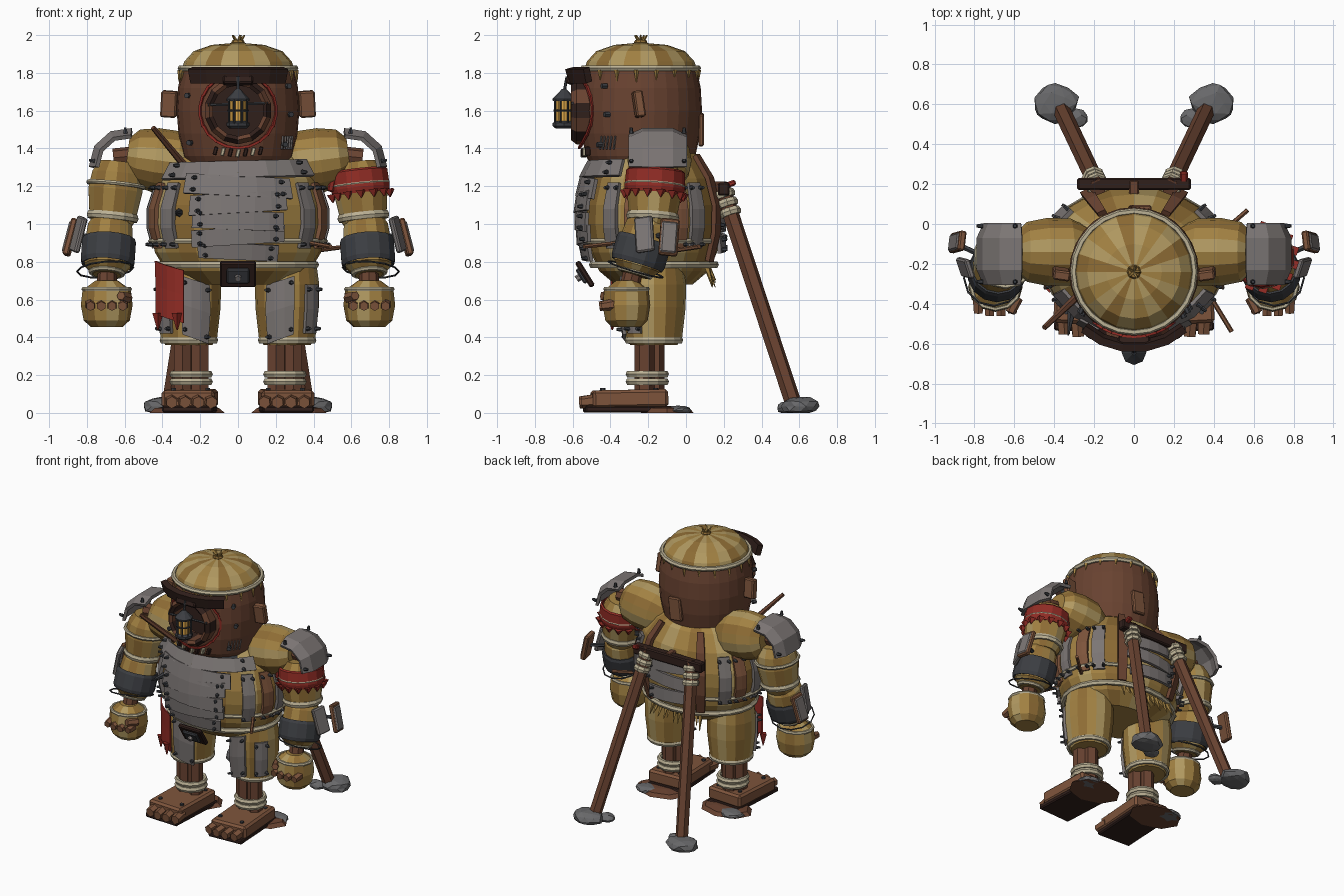
import bpy, bmesh, random
from math import radians, sin, cos, asin, pi, sqrt
from mathutils import Matrix, Vector, Euler

if "Cube" in bpy.data.objects:
    bpy.data.objects.remove(bpy.data.objects["Cube"])
random.seed(4)

def mat(name, *c):
    m = bpy.data.materials.new(name)
    m.diffuse_color = (*c, 1)
    m.use_nodes = True
    m.node_tree.nodes["Principled BSDF"].inputs["Base Color"].default_value = m.diffuse_color
    return m
GOLD, DEEP, PALE = mat("cloth", .36, .22, .055), mat("cloth_dark", .27, .15, .035), mat("cloth_pale", .44, .32, .12)
WOOD, LIGHT, DARK = mat("wood", .14, .055, .03), mat("wood_light", .21, .09, .045), mat("wood_dark", .03, .014, .011)
METAL, IRON, ROPE = mat("plate", .2, .18, .175), mat("iron", .045, .048, .055), mat("rope", .5, .44, .3)
RED, GLOW, STONE = mat("red_cloth", .28, .025, .018), mat("lamp_glow", .75, .4, .07), mat("stone", .14, .14, .145)
CLOTH = [GOLD, DEEP, GOLD, PALE]
T = lambda *p: Matrix.Translation(p)

def mk(name, bm, mats, M, both=False):
    for s in ((1, -1) if both else (1,)):
        b = bm.copy()
        b.transform(Matrix.Diagonal((s, 1, 1, 1)) @ M)
        bmesh.ops.recalc_face_normals(b, faces=b.faces)
        me = bpy.data.meshes.new(name)
        b.to_mesh(me)
        b.free()
        for m in mats:
            me.materials.append(m)
        ob = bpy.data.objects.new(name + (("_left" if s > 0 else "_right") if both else ""), me)
        bpy.context.collection.objects.link(ob)
    bm.free()
    return ob

def axis(a, b):
    d = Vector(b) - Vector(a)
    return T(*a) @ Vector((0, 0, 1)).rotation_difference(d).to_matrix().to_4x4()

# Turned shape or curved plate; angle 0 faces -y, positive turns to +x
def lathe(name, prof, mats, M, n=20, a0=0, a1=360, loop=False, thick=0, sy=1, both=False, skew=0, rivets=False):
    bm = bmesh.new()
    full = a1 - a0 >= 360
    pt = lambda r, z, u: Vector((r * sin(radians(a0 + (a1 - a0) * u)), -r * sy * cos(radians(a0 + (a1 - a0) * u)), z + skew * (u - .5)))
    g = [[bm.verts.new(pt(r, z, i / n)) for r, z in prof] for i in range(n if full else n + 1)]
    k = len(prof)
    for i in range(n):
        p, q = g[i], g[(i + 1) % len(g)]
        for j in range(k if loop else k - 1):
            f = bm.faces.new((p[j], q[j], q[(j + 1) % k], p[(j + 1) % k]))
            f.material_index = i % len(mats)
    if full and not loop and not thick:
        bm.faces.new([c[0] for c in g])
        bm.faces.new([c[-1] for c in g])
    if thick:
        bmesh.ops.recalc_face_normals(bm, faces=bm.faces)
        bmesh.ops.solidify(bm, geom=bm.faces[:], thickness=thick)
    if rivets:
        for u in (.1, .9):
            for (r0, z0), (r1, z1) in ((prof[0], prof[1]), (prof[-1], prof[-2])):
                c = pt(r0 * .8 + r1 * .2 + thick * .6, z0 * .8 + z1 * .2, u)
                R = Vector((c.x, c.y, 0)).to_track_quat('Z', 'Y').to_matrix().to_4x4()
                v = bmesh.ops.create_cone(bm, cap_ends=True, segments=6, radius1=.013, radius2=.008, depth=.03, matrix=T(*c) @ R)['verts']
                for f in {f for w in v for f in w.link_faces}:
                    f.material_index = len(mats)
        mats = list(mats) + [IRON]
    return mk(name, bm, mats, M, both)

def ring(name, M, R, r, m, n=24, sy=1, both=False, h=1):
    prof = [(R + r * cos(i * pi / 3), r * h * sin(i * pi / 3)) for i in range(6)]
    return lathe(name, prof, [m], M, n, loop=True, sy=sy, both=both)

def rod(name, a, b, r, m, n=6, r2=None, both=False):
    L = (Vector(b) - Vector(a)).length
    return lathe(name, [(r, 0), (r if r2 is None else r2, L)], [m], axis(a, b), n, both=both)

def box(name, loc, size, m, rot=(0, 0, 0), bev=.008, both=False):
    bm = bmesh.new()
    bmesh.ops.create_cube(bm, size=1, matrix=Matrix.Diagonal((*size, 1)))
    if bev:
        bmesh.ops.bevel(bm, geom=bm.edges[:], offset=bev, segments=1, affect='EDGES')
    return mk(name, bm, [m], T(*loc) @ Euler([radians(a) for a in rot]).to_matrix().to_4x4(), both)

def rock(name, loc, size, both=True):
    bm = bmesh.new()
    bmesh.ops.create_icosphere(bm, subdivisions=2, radius=1)
    for v in bm.verts:
        v.co *= random.uniform(.88, 1.05)
        v.co = Vector((v.co.x * size[0], v.co.y * size[1], max(v.co.z * size[2], -loc[2])))
    return mk(name, bm, [STONE], T(*loc), both)

# Head barrel with hollow eye
H = T(0, -.24, 0)
head = lathe("head_barrel", [(.25, 1.29), (.29, 1.36), (.315, 1.48), (.325, 1.6), (.318, 1.72), (.295, 1.83)], [WOOD], H, 28)
FRONT = T(0, 0, 1.6) @ Matrix.Rotation(radians(90), 4, 'X')      # local z points to -y
cutter = lathe("eye_cutter", [(.14, .44), (.14, .8)], [DARK], FRONT, 20)
cutter.hide_render = cutter.hide_viewport = True
mod = head.modifiers.new("eye_hole", 'BOOLEAN')
mod.operation, mod.object, mod.solver = 'DIFFERENCE', cutter, 'EXACT'
lathe("eye_back", [(.139, .43), (.139, .455)], [DARK], FRONT, 20)
lathe("eye_rim", [(.135, .47), (.135, .595), (.155, .61), (.178, .58), (.178, .47)], [WOOD, DARK], FRONT, 14, loop=True)
on_head = lambda x: -.24 - sqrt(.325 ** 2 - x * x)
for i in range(22):
    a = i * 2 * pi / 22
    x, z = .2 * cos(a), 1.6 + .195 * sin(a)
    box("eye_paint", (x, on_head(x) + .001, z), (.014, .012, .06), RED, (0, -a * 180 / pi, asin(x / .325) * 57.3), 0)
for i in range(7):
    x = (i - 3) * .04
    box("mouth_stitch", (x, on_head(x) + .022, 1.375 + abs(x) * .1), (.02, .03, .045), ROPE if i % 2 else DARK, (0, 15, 0), .004)
for x, z in ((.24, 1.42), (.26, 1.73), (-.25, 1.43), (-.26, 1.68), (.27, 1.58)):
    rod("head_rivet", (x, on_head(x) + .015, z), (x * 1.05, on_head(x) - .012, z), .015, IRON)
for i in range(5):
    t = radians(48 + i * 4)
    box("tally_scratch", (.317 * sin(t), -.24 - .317 * cos(t), 1.43), (.006, .01, .07), METAL, (0, 10, 50), 0)
lathe("brow", [(.345, 1.755), (.365, 1.83)], [DARK], H, 5, -42, 42, thick=.04)
box("brow_knot", (0, -.6, 1.77), (.16, .06, .07), DARK, (-20, 0, 0))
box("ear", (.365, -.25, 1.635), (.085, .05, .14), LIGHT, (8, -4, 8), both=True)
box("head_patch", (.03, .08, 1.5), (.1, .03, .17), LIGHT, (0, 6, 0))
ring("neck_hoop", T(0, -.24, 1.31), .262, .022, IRON)

# Cap of striped cloth
lathe("cap", [(.3, 1.815), (.285, 1.86), (.235, 1.915), (.14, 1.948), (.03, 1.958)], [GOLD, PALE, DEEP, PALE], H, 20)
ring("cap_rim", T(0, -.24, 1.825), .303, .017, ROPE)
ring("cap_knot", T(0, -.24, 1.962), .022, .014, DEEP, 8)
for i in range(18):
    a = i * pi / 9 + .1
    p = (.308 * sin(a), -.24 - .308 * cos(a), 1.815)
    rod("cap_fray", p, (p[0] * 1.02, p[1], 1.75 + .03 * random.random()), .014, GOLD, 4, .002)
for i in range(5):
    rod("cap_tuft", (0, -.24, 1.95), (.035 * cos(i * 1.3), -.24 + .035 * sin(i * 1.3), 2.0), .012, GOLD, 4, .004)

# Lantern hanging in the eye
L = T(0, -.645, 0)
lathe("lantern_base", [(.045, 1.505), (.062, 1.52), (.062, 1.535), (.04, 1.545)], [IRON], L, 8)
lathe("lantern_glass", [(.042, 1.54), (.042, 1.655)], [GLOW], L, 8)
lathe("lantern_roof", [(.06, 1.65), (.062, 1.663), (.03, 1.695), (.012, 1.715)], [IRON], L, 8)
for i in range(8):
    x, y = .052 * cos(i * pi / 4 + .39), -.645 + .052 * sin(i * pi / 4 + .39)
    rod("lantern_bar", (x, y, 1.53), (x, y, 1.66), .006, IRON, 4)
ring("lantern_band", T(0, -.645, 1.6), .052, .006, IRON, 8)
rod("lantern_hook", (0, -.645, 1.7), (0, -.63, 1.78), .008, IRON)
rod("lantern_brace", (-.16, -.6, 1.63), (.16, -.6, 1.64), .008, IRON)

# Belly
B = T(0, -.17, 0)
lathe("belly", [(.27, .68), (.38, .75), (.44, .85), (.47, 1.0), (.465, 1.1), (.42, 1.24), (.33, 1.35), (.18, 1.43)], CLOTH, B, 24, sy=.76)
ring("waist_rope", T(0, -.17, .785), .41, .02, ROPE, sy=.8)
ring("belly_rope", T(0, -.17, .91), .462, .014, ROPE, sy=.77)
for z0, z1, r0, r1, a, sk in ((1.25, 1.335, .45, .41, 62, .02), (1.15, 1.255, .475, .455, 37, -.03), (1.06, 1.165, .485, .478, 32, .03),
                              (.97, 1.07, .48, .487, 30, -.02), (.89, .98, .465, .482, 31, .03), (.81, .895, .435, .465, 28, -.02)):
    lathe("chest_plate", [(r0 + .01, z0), (r1, z1)], [METAL], B, 6, -a, a, thick=.02, sy=.86, skew=sk, rivets=True)
for i, a in enumerate((52, 72, 90, 112, 128)):
    lathe("side_stave", [(.455, .87), (.485, .98), (.485, 1.08), (.44, 1.22)], [(METAL, LIGHT)[i % 2]], B, 2, a - 6, a + 6,
          thick=.025, sy=.8, both=True, rivets=True)
for z, a, sk in ((1.12, 24, .03), (1.01, 28, -.03), (.9, 22, .02)):
    lathe("back_plate", [(.48, z - .045), (.475, z + .045)], [METAL], B, 5, 180 - a, 180 + a, thick=.02, sy=.8, skew=sk, rivets=True)
lathe("back_strap", [(.43, .8), (.48, .95), (.485, 1.1), (.43, 1.25), (.33, 1.37)], [WOOD], B, 1, 146, 154, thick=.025, sy=.82, both=True)
for i in range(12):
    x = -.2 + i * .035
    rod("straw", (x, .11, .78), (x * 1.1, .12 + .04 * random.random(), .66 + .05 * random.random()), .018, GOLD, 4, .002)
box("buckle", (0, -.535, .735), (.19, .03, .155), DARK, (32, 0, 0))
box("buckle_face", (0, -.55, .727), (.12, .03, .09), IRON, (32, 0, 0))
rod("buckle_stud", (0, -.55, .727), (0, -.58, .708), .018, METAL)
box("neck_charm", (0, -.54, 1.25), (.05, .03, .05), ROPE, (0, 45, 0))

# Splinters and arrows stuck in the body
rod("shoulder_stake", (-.45, -.52, 1.51), (-.25, -.33, 1.27), .014, WOOD, r2=.022)
rod("side_stake", (.49, -.54, .88), (.38, -.36, .9), .012, LIGHT)
rod("back_stake", (.57, .07, .88), (.42, -.06, .86), .012, LIGHT)
rod("front_spike", (-.31, -.42, 1.06), (-.33, -.56, 1.06), .025, IRON, r2=.004)

# Shoulders and arms
lathe("shoulder", [(.12, 0), (.168, .1), (.17, .22), (.15, .32), (.1, .37)], CLOTH, axis((.22, -.14, 1.31), (.6, -.14, 1.36)), 16, both=True)
rod("shoulder_peg", (.56, -.15, 1.36), (.66, -.15, 1.35), .05, WOOD, 8, both=True)
U = axis((.67, -.18, .98), (.63, -.155, 1.36))
F = axis((.695, -.275, .73), (.675, -.19, 1.02))
lathe("upper_arm", [(.1, 0), (.125, .05), (.147, .2), (.135, .29), (.1, .35)], CLOTH, U, 14, both=True)
lathe("forearm", [(.075, 0), (.125, .05), (.13, .17), (.12, .27), (.09, .32)], CLOTH, F, 14, both=True)
ring("sleeve_trim", U @ T(0, 0, .06), .127, .014, ROPE, 14, both=True, h=1.6)
lathe("forearm_band", [(.138, .055), (.146, .08), (.146, .18), (.138, .2)], [IRON], F, 14, thick=.012, both=True)
ring("forearm_wire", F @ T(.01, 0, .03) @ Matrix.Rotation(.15, 4, 'Y'), .15, .005, IRON, 12, both=True)
ring("cuff", F @ T(0, 0, .015), .085, .014, ROPE, 14, both=True)
lathe("red_armband", [(.152, .18), (.16, .21), (.156, .3), (.146, .31)], [RED], U, 14, thick=.01)
for i in range(14):
    rod("armband_fray", U @ Vector((.156 * sin(i * .449), .156 * cos(i * .449), .19)), U @ Vector((.156 * sin(i * .449), .156 * cos(i * .449), .15)), .03, RED, 4, .003)
box("red_tail", (.505, -.22, 1.25), (.035, .05, .16), RED, (5, 12, 0))
ring("arm_strap", U @ T(0, 0, .23), .15, .012, ROPE, 14, both=True)
YAX = T(.59, -.15, 1.31) @ Matrix.Rotation(radians(-90), 4, 'X')
lathe("shoulder_plate", [(.165, -.155), (.2, -.08), (.2, .08), (.165, .155)], [METAL], YAX, 3, -8, 92, thick=.022, both=True, rivets=True)
box("arm_board_front", (.845, -.22, .945), (.03, .1, .19), METAL, (8, -12, -20), both=True)
box("arm_board", (.885, -.09, .93), (.035, .1, .2), LIGHT, (-6, -14, 8), both=True)
box("arm_board_face", (.9, -.09, .93), (.02, .085, .17), METAL, (-6, -14, 8), both=True)
rod("board_peg", (.76, -.16, .94), (.89, -.1, .93), .014, IRON, both=True)

# Fists
rod("wrist", (.695, -.3, .66), (.69, -.27, .8), .052, WOOD, 8, both=True)
lathe("fist", [(.085, .455), (.122, .49), (.137, .57), (.128, .65), (.06, .7)], CLOTH, T(.695, -.315, 0), 12, sy=.92, both=True)
ring("fist_trim", T(.695, -.315, .655), .122, .012, ROPE, 12, sy=.92, both=True)
for i in range(4):
    rod("knuckle", (.61 + i * .057, -.38, .575), (.61 + i * .057, -.465 + .012 * abs(i - 1.5), .565), .031, LIGHT, 6, .025, both=True)
rod("thumb", (.585, -.37, .61), (.62, -.445, .62), .03, LIGHT, 6, .024, both=True)

# Legs
G = T(.26, -.17, 0)
lathe("thigh", [(.125, .36), (.15, .4), (.168, .56), (.17, .68), (.155, .79)], CLOTH, G, 16, both=True)
ring("thigh_trim", T(.26, -.17, .385), .142, .013, ROPE, 16, both=True, h=1.5)
lathe("thigh_plate", [(.168, .39), (.185, .55), (.182, .7)], [METAL], G, 3, -38, 12, thick=.02, both=True, skew=.05, rivets=True)
lathe("thigh_side_plate", [(.17, .42), (.183, .55), (.182, .68)], [METAL], G, 2, 35, 65, thick=.02, both=True, rivets=True)
lathe("red_cloth", [(.2, .5), (.2, .65), (.205, .78)], [RED], T(-.26, -.2, 0), 4, -62, -8, thick=.01, skew=-.05)
for a in (-55, -18):
    p = Vector((-.26 + .2 * sin(radians(a)), -.2 - .2 * cos(radians(a)), .53))
    rod("red_cloth_tail", p, p - Vector((0, 0, .09)), .03, RED, 4, .004)
for x, y in ((.2, -.22), (.295, -.22), (.25, -.165)):
    rod("shin_post", (x, y, .1), (x, y, .4), .052, WOOD, 6, both=True)
for z in (.165, .205):
    ring("shin_wrap", T(.248, -.205, z), .098, .017, ROPE, 12, both=True, h=1.2)

# Feet
box("foot", (.255, -.3, .075), (.28, .4, .095), LIGHT, (1, 0, 3), .015, both=True)
box("sole", (.255, -.31, .02), (.27, .46, .035), DARK, (0, 0, 3), both=True)
for i in range(4):
    rod("toe", (.15 + i * .068, -.46, .065), (.14 + i * .07, -.57 + .012 * abs(i - 1.5), .055), .038, LIGHT, 6, .032, both=True)
    if i % 3 == 0:
        for y in (-.44, -.16):
            rod("foot_nail", (.16 + i * .06, y, .11), (.16 + i * .06, y, .132), .014, IRON, both=True)
lathe("heel_wedge", [(.2, 0), (.17, .025), (.08, .035)], [WOOD], T(.27, -.1, 0), 8, sy=.7, both=True)
rock("heel_stone", (.35, -.04, .012), (.1, .07, .028))

# Rear support frame
box("crossbar", (0, .2, 1.185), (.57, .06, .07), DARK, both=True)
rod("strut", (.18, .185, 1.21), (.365, .575, .03), .044, WOOD, 6, both=True)
d = axis((.365, .575, .03), (.18, .185, 1.21))
for z in (1.1, 1.15, 1.2):
    ring("strut_wrap", d @ T(0, 0, z), .046, .014, ROPE, 8, both=True, h=1.6)
box("crossbar_arm", (0, .12, 1.2), (.05, .2, .05), WOOD)
box("red_tie", (.25, .23, 1.21), (.04, .07, .03), RED, (20, 0, 0))
rock("strut_stone", (.395, .605, .035), (.12, .105, .055))
rock("strut_pebble", (.29, .53, .025), (.06, .05, .035))
